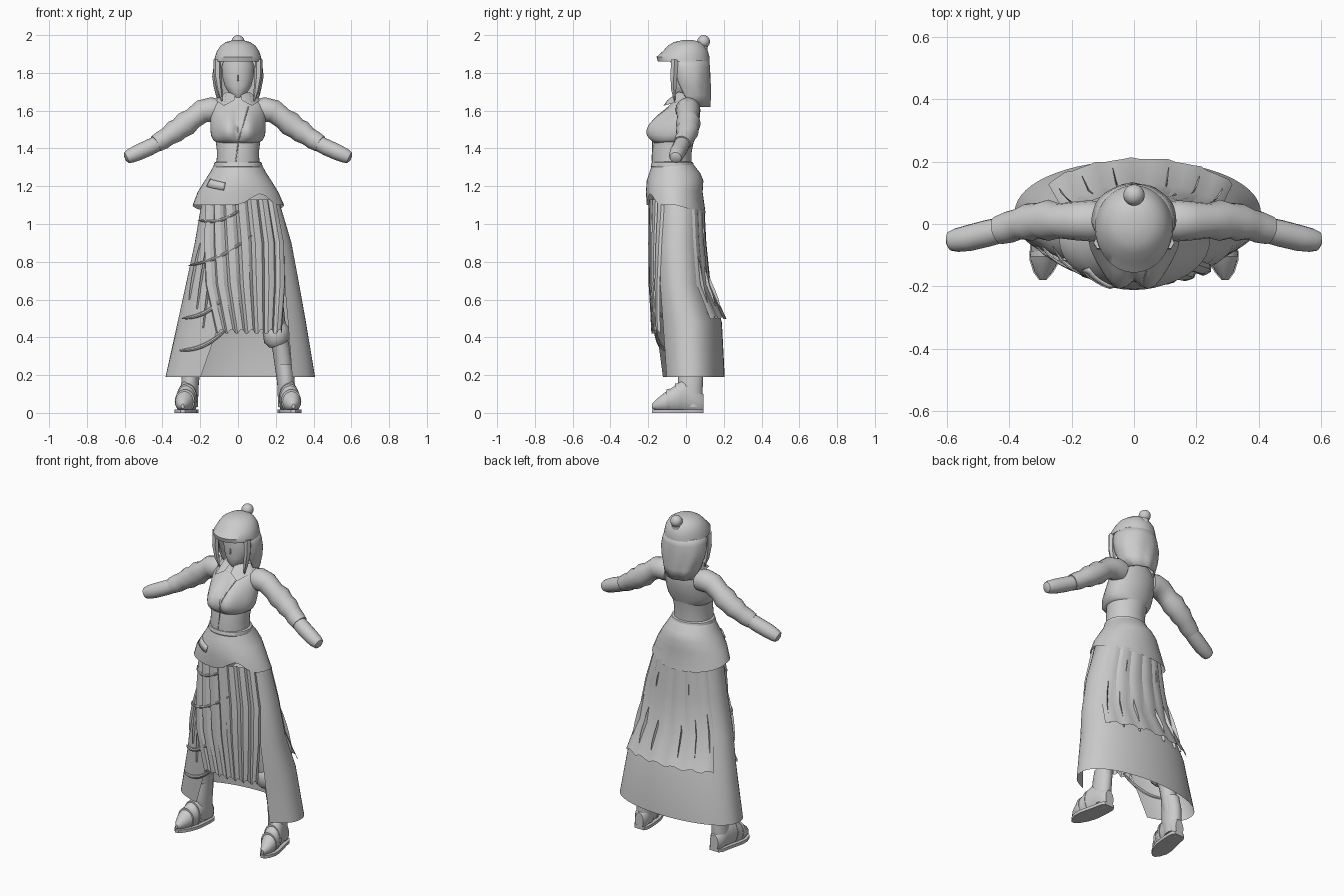
import bpy, bmesh, math
from mathutils import Vector

if "Cube" in bpy.data.objects:
    bpy.data.objects.remove(bpy.data.objects["Cube"])

grey = bpy.data.materials.new("plain_grey")
grey.diffuse_color = (0.6, 0.6, 0.6, 1)
grey.use_nodes = True
grey.node_tree.nodes["Principled BSDF"].inputs["Base Color"].default_value = grey.diffuse_color


def skin(name, rings, closed=True, caps=True, angle=40):
    """Bridge equal-length rings of points into one surface."""
    bm = bmesh.new()
    rows = [[bm.verts.new(p) for p in r] for r in rings]
    n = len(rows[0])
    for a, b in zip(rows, rows[1:]):
        for i in range(n if closed else n - 1):
            j = (i + 1) % n
            bm.faces.new((a[i], a[j], b[j], b[i]))
    if closed and caps:
        bm.faces.new(rows[0])
        bm.faces.new(rows[-1])
    bmesh.ops.recalc_face_normals(bm, faces=bm.faces)
    me = bpy.data.meshes.new(name)
    bm.to_mesh(me)
    bm.free()
    me.materials.append(grey)
    ob = bpy.data.objects.new(name, me)
    bpy.context.collection.objects.link(ob)
    bpy.ops.object.select_all(action='DESELECT')
    bpy.context.view_layer.objects.active = ob
    ob.select_set(True)
    bpy.ops.object.shade_smooth_by_angle(angle=math.radians(angle))
    return ob


def arc(row, phis, off=0, k=1.0, kb=None):
    """Points on a level oval; angle 0 faces the front, kb shapes the back."""
    z, cx, cy, rx, ry = row[:5]
    pts = []
    for p in phis:
        c = math.cos(p)
        e = k if c > 0 or kb is None else kb
        pts.append((cx + (rx + off) * math.sin(p),
                    cy - (ry + off) * math.copysign(abs(c) ** e, c), z))
    return pts


def span(a, b, n):
    return [math.radians(a + (b - a) * i / n) for i in range(n + 1)]


ROUND = span(0, 360, 40)[:-1]


def loft(name, rows, caps=True):
    return skin(name, [arc(r, ROUND) for r in rows], True, caps)


def tube(name, path, n=12):
    """Round tube through (x, y, z, radius) points."""
    P = [Vector(p[:3]) for p in path]
    rings = []
    for i, c in enumerate(P):
        t = (P[min(i + 1, len(P) - 1)] - P[max(i - 1, 0)]).normalized()
        u = t.cross(Vector((0, 1, 0)) if abs(t.y) < .8 else Vector((0, 0, 1))).normalized()
        v = t.cross(u)
        rings.append([c + path[i][3] * (u * math.cos(a) + v * math.sin(a))
                      for a in span(0, 360, n)[:-1]])
    return skin(name, rings)


def ball(name, c, r):
    rows = []
    for i in range(13):
        t = math.pi * (.02 + .96 * i / 12)
        rows.append((c[2] - r[2] * math.cos(t), c[0], c[1], r[0] * math.sin(t), r[1] * math.sin(t)))
    return loft(name, rows)


def sample(rows, z):
    """Oval at any height of a stack of ovals listed downwards."""
    for a, b in zip(rows, rows[1:]):
        if z >= b[0] or b is rows[-1]:
            t = (a[0] - z) / (a[0] - b[0])
            return (z,) + tuple(p + (q - p) * t for p, q in zip(a[1:], b[1:]))


# torso: waist, fitted short jacket whose last column swells the bust, neck
loft("waist", [(1.30, 0, -.075, .115, .105), (1.38, 0, -.075, .111, .105), (1.46, 0, -.06, .12, .105)])
jacket = [(1.695, 0, .01, .05, .045, 0), (1.665, 0, .005, .10, .06, 0), (1.63, 0, -.005, .135, .078, .005),
          (1.60, 0, -.012, .144, .088, .022), (1.565, 0, -.022, .146, .095, .05),
          (1.53, 0, -.034, .146, .102, .066), (1.50, 0, -.045, .146, .105, .067), (1.47, 0, -.052, .143, .102, .062),
          (1.445, 0, -.060, .132, .102, .034), (1.43, 0, -.064, .112, .1, .012)]


def jacket_ring(row, phis, off=0):
    return [(x, y - row[5] * math.exp(-((abs(x) - .055) / .062) ** 2) * max(0, math.cos(p)) ** .5, z)
            for (x, y, z), p in zip(arc(row, phis, off), phis)]


skin("jacket", [jacket_ring(r, ROUND) for r in jacket], angle=60)
seam = []
for i in range(9):
    z, x = 1.62 - .022 * i, .055 - .0065 * i
    row = sample(jacket, z)
    seam.append(jacket_ring(row, [math.asin(x / row[3])])[0] + (.003,))
tube("jacket_seam", seam + [(-.012, -.179, 1.33, .003)], 6)
tube("neck", [(0, .01, 1.64, .045), (0, .005, 1.75, .042)], 16)
loft("face", [(1.665, 0, -.03, .015, .02), (1.69, 0, -.02, .045, .046), (1.73, 0, -.008, .07, .064),
              (1.78, 0, 0, .083, .073), (1.84, 0, .002, .085, .076), (1.88, 0, .005, .075, .07)])
skin("nose", [[(-.008, -.065, 1.755), (0, -.081, 1.757), (.008, -.065, 1.755)],
              [(-.004, -.066, 1.80), (0, -.074, 1.80), (.004, -.066, 1.80)]])

# hair: cap with jutting fringe, wavy curtain round the back, bun
loft("hair_cap", [(1.875, 0, .01, .085, .085), (1.86, 0, -.012, .126, .137), (1.885, 0, -.016, .122, .14),
                  (1.915, 0, -.003, .112, .119), (1.945, 0, .002, .092, .096),
                  (1.963, 0, .008, .064, .072), (1.973, 0, .01, .028, .03)])
hair = [(1.88, 0, .0, .117, .12), (1.83, 0, .01, .130, .118), (1.78, 0, .018, .136, .112),
        (1.73, 0, .026, .128, .105), (1.68, 0, .034, .115, .097), (1.62, 0, .042, .096, .084)]
rings = []
for i, (r, a) in enumerate(zip(hair, (42, 46, 50, 55, 64, 88))):
    rings.append([arc(r, [p], .0006 * i * math.sin(9 * p + i))[0] for p in span(a, 360 - a, 40)])
skin("back_hair", rings, False).modifiers.new("thickness", 'SOLIDIFY').thickness = .012
ball("hair_bun", (0, .093, 1.966), (.034, .034, .034))
tube("bun_band", [(0, .085, 1.925, .03), (0, .09, 1.945, .026)])

for s, side in ((-1, "right"), (1, "left")):
    # front lock and collar flap
    tube(side + "_front_lock", [(s * .108, -.06, 1.87, .022), (s * .108, -.065, 1.78, .02),
                                (s * .098, -.065, 1.71, .015), (s * .085, -.06, 1.65, .003)], 6)
    skin(side + "_collar", [[(s * .085, .03, 1.68), (s * .06, -.04, 1.70), (s * .015, -.055, 1.685)],
                            [(s * .125, .0, 1.66), (s * .075, -.12, 1.625), (s * .02, -.10, 1.655)]], False)
    # sleeve with gathered folds, then forearm
    sleeve = [(.10, .01, 1.60, .06), (.14, .01, 1.605, .066), (.19, .01, 1.597, .062), (.24, .01, 1.558, .056),
              (.275, .012, 1.532, .066), (.31, .01, 1.505, .057), (.335, .006, 1.49, .061),
              (.37, 0, 1.465, .05), (.40, -.01, 1.445, .051), (.435, -.02, 1.425, .046)]
    arm = [(.42, -.018, 1.43, .041), (.47, -.03, 1.405, .043), (.53, -.045, 1.378, .042),
           (.57, -.052, 1.36, .038), (.59, -.055, 1.351, .031), (.597, -.056, 1.348, .018)]
    for nm, path in (("sleeve", sleeve), ("forearm", arm)):
        tube(f"{side}_{nm}", [(s * x, y, z, r) for x, y, z, r in path], 16)
    # leg, knee band, boot
    tube(side + "_leg", [(s * .09, -.04, 1.08, .085), (s * .14, -.02, .75, .08), (s * .195, .0, .46, .058),
                         (s * .228, .015, .34, .046), (s * .25, .028, .17, .044)], 16)
    tube(side + "_knee_band", [(s * .195, 0, .455, .06), (s * .20, 0, .44, .071),
                               (s * .207, .003, .385, .07), (s * .215, .006, .365, .052)], 16)
    loft(side + "_boot_shaft", [(.03, s * .257, .035, .044, .054), (.12, s * .256, .022, .047, .066),
                                (.19, s * .252, .025, .046, .066), (.26, s * .243, .024, .046, .058)])
    foot = [(-.18, .293, .035, .008, .012), (-.155, .291, .044, .028, .03), (-.115, .286, .056, .046, .05),
            (-.07, .277, .068, .053, .068), (-.02, .268, .085, .05, .088), (.03, .26, .08, .046, .085),
            (.07, .257, .06, .042, .065), (.092, .255, .05, .028, .05)]

    def foot_ring(y, cx, cz, rx, rz):
        return [(s * (cx + rx * math.cos(a)), y, max(0, cz + rz * math.sin(a))) for a in span(0, 360, 20)[:-1]]
    skin(side + "_boot_foot", [foot_ring(*f) for f in foot])
    skin(side + "_boot_sole", [[(s * (cx + d * (rx + .004)), y, z) for d, z in
                                ((-1, 0), (1, 0), (1, .018), (-1, .018))] for y, cx, cz, rx, rz in foot])
    for i, (y, cx, cz, rx, rz) in enumerate(((-.095, .282, .062, .053, .062), (-.05, .273, .074, .055, .08))):
        skin(f"{side}_boot_strap_{i}", [foot_ring(y - .009, cx, cz, rx, rz),
                                        foot_ring(y + .009, cx - .002, cz + .004, rx, rz)])

# peplum with dipping hem and a front notch, belt, pocket flap
pep = [(1.325, 0, -.072, .12, .104), (1.27, 0, -.06, .15, .135), (1.23, 0, -.058, .176, .15),
       (1.17, .0, -.062, .213, .15), (1.10, .002, -.052, .242, .156)]
pep_rings = []
for i, r in enumerate(pep):
    ring = arc(r, ROUND)
    if i == len(pep) - 1:
        ring = [(x, y, z - .045 * max(0, -math.cos(p)) + .06 * math.exp(-((p - .5) / .3) ** 2))
                for (x, y, z), p in zip(ring, ROUND)]
    pep_rings.append(ring)
skin("peplum", pep_rings, True, False)
loft("belt", [(1.30, 0, -.072, .128, .112), (1.305, 0, -.072, .13, .115),
              (1.325, 0, -.072, .125, .11), (1.33, 0, -.072, .115, .1)])
flap = [[arc(sample(pep, z - .0006 * d), span(-56 + d, -55 + d, 1), .008)[0] for d in range(0, 36, 5)]
        for z in (1.24, 1.20)]
skin("pocket_flap", flap, False).modifiers.new("thickness", 'SOLIDIFY').thickness = .01

# long outer skirt, open at the front
skirt = [(1.14, .012, -.046, .20, .135), (.90, .027, -.04, .256, .14), (.68, .024, -.03, .30, .15),
         (.48, .02, .01, .34, .18), (.19, .012, .03, .396, .175)]
left_edge = (-15, -15, -17, -20, -32)
right_edge = (62, 52, 48, 46, 44)


def cloth(z, phis, off=0):
    return arc(sample(skirt, z), phis, off, .85, .92)


skin("outer_skirt", [cloth(r[0], span(b, 360 + a, 48))
                     for r, a, b in zip(skirt, left_edge, right_edge)], False)


def pleats(name, z_rows, n, amp, hem):
    """Folded cloth lying just outside the skirt, with a stepped hem."""
    rings = []
    for k, (z, a, b, off) in enumerate(z_rows):
        ring = []
        for i, p in enumerate(span(a, b, n)):
            zz = z - (hem * (i % 4 < 2) if k == len(z_rows) - 1 else 0)
            ring += cloth(zz, [p], off + amp * (-.3, 1, 1, .8)[i % 4])
        rings.append(ring)
    return skin(name, rings, False, angle=25)


pleats("front_pleats", [(1.13, -62, 64, .004), (.9, -52, 56, .008), (.68, -40, 48, .006), (.44, -22, 37, .006)],
       28, .012, .02)
pleats("back_pleats", [(1.08, 122, 238, .002), (.9, 122, 238, .003), (.68, 122, 238, .006), (.51, 125, 235, .026)],
       24, .005, .012)


def dart(name, phi, z0, z1, depth):
    """Narrow fin standing out of the cloth."""
    rings = []
    for i in range(6):
        t = i / 5
        z, p = z0 + (z1 - z0) * t, math.radians(phi)
        d = depth * math.sin(math.pi * min(t * .9 + .02, 1)) + .002
        rings.append(cloth(z, [p - .014]) + cloth(z, [p], d) + cloth(z, [p + .014]))
    skin(name, rings)


for i, (phi, z0, z1) in enumerate(((130, .85, .52), (147, .8, .5), (165, .75, .5), (195, .75, .5), (213, .8, .5),
                                   (230, .85, .52), (-62, .9, .6), (-47, .95, .55), (-36, .9, .45),
                                   (155, 1.02, .9), (205, 1.02, .9))):
    dart(f"skirt_dart_{i}", phi, z0, z1, (.03 if z1 < .8 else .012) if phi > 100 else .012)

# draped folds lying across the front of the skirt
for i, (xa, za, xb, zb) in enumerate(((-.31, .33, -.06, .44), (-.29, .50, -.06, .62),
                                      (-.25, .78, .07, .94), (-.2, 1.02, .02, 1.08))):
    pts = []
    for k in range(13):
        t = k / 12
        x, z = xa + (xb - xa) * t, za + (zb - za) * t - .03 * math.sin(math.pi * t)
        row = sample(skirt, z)
        p = math.asin(max(-.99, min(.99, (x - row[1]) / row[3])))
        pts.append(cloth(z, [p], (.002, .005, .012, .012)[i])[0]
                   + ((.011 if i < 2 else .009) * (.25 + .75 * math.sin(math.pi * t) ** .5),))
    tube(f"draped_fold_{i}", pts, 8)
